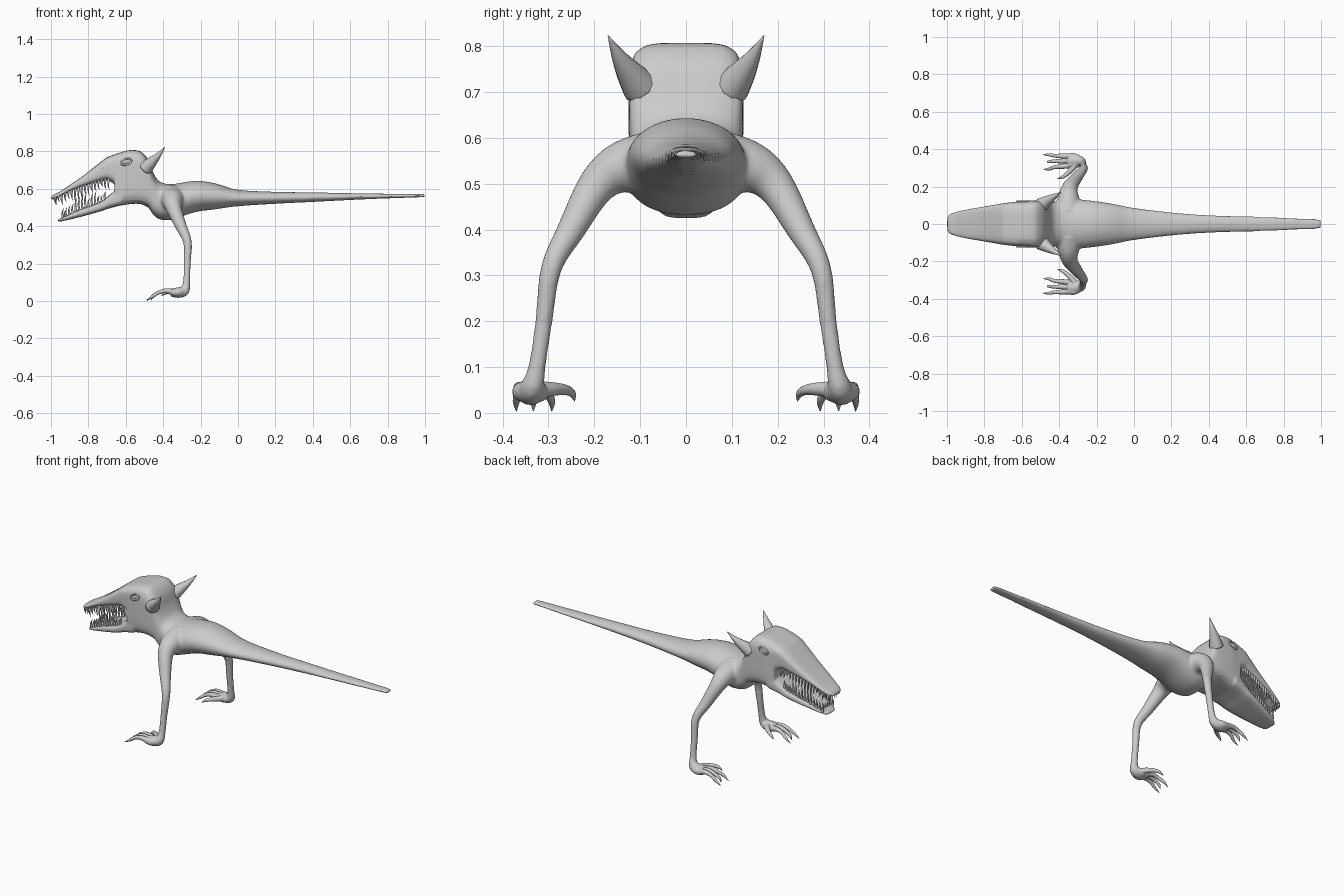
import bpy, bmesh, math, random
from mathutils import Vector, Matrix

if "Cube" in bpy.data.objects:
    bpy.data.objects.remove(bpy.data.objects["Cube"])

random.seed(4)


def smooth(rows, k):
    """Catmull-Rom interpolation of rows of numbers."""
    out = []
    for i in range(len(rows) - 1):
        a, b, c, d = (rows[max(i - 1, 0)], rows[i], rows[i + 1], rows[min(i + 2, len(rows) - 1)])
        for j in range(k):
            t = j / k
            out.append([q + (c_ - p) * t / 2 + (2 * p - 5 * q + 4 * c_ - s) * t * t / 2
                        + (3 * q - p - 3 * c_ + s) * t ** 3 / 2 for p, q, c_, s in zip(a, b, c, d)])
    return out + [list(rows[-1])]


def skin(bm, rings):
    vs = [[bm.verts.new(p) for p in r] for r in rings]
    n = len(vs[0])
    for a, b in zip(vs, vs[1:]):
        for i in range(n):
            bm.faces.new((a[i], a[(i + 1) % n], b[(i + 1) % n], b[i]))
    bm.faces.new(vs[0][::-1])
    bm.faces.new(vs[-1])


def loft(bm, rows, k=5, n=36):
    """Rows: x, top, bottom, half width, squareness."""
    rings = []
    for x, top, bot, w, e in smooth(rows, k):
        ring = []
        for i in range(n):
            t = 2 * math.pi * (i + .5) / n
            c, s = math.cos(t), math.sin(t)
            m = (abs(c) ** e + abs(s) ** e) ** (-1 / e)
            ring.append((x, w * c * m, (top + bot) / 2 + (top - bot) / 2 * s * m))
        rings.append(ring)
    skin(bm, rings)


def sweep(bm, rows, k=4, n=12, side=1):
    """Rows: x, y, z, radius."""
    pts = smooth(rows, k)
    rings, u = [], Vector((.9, .3, .1))
    for i, p in enumerate(pts):
        t = (Vector(pts[min(i + 1, len(pts) - 1)][:3]) - Vector(pts[max(i - 1, 0)][:3])).normalized()
        u = (u - t * u.dot(t)).normalized()
        v = t.cross(u)
        ring = []
        for j in range(n):
            a = 2 * math.pi * j / n
            q = Vector(p[:3]) + (u * math.cos(a) + v * math.sin(a)) * max(p[3], .0008)
            ring.append((q.x, q.y * side, q.z))
        rings.append(ring)
    skin(bm, rings)


def finish(bm, name, mirror=False):
    bmesh.ops.recalc_face_normals(bm, faces=bm.faces)
    for f in bm.faces:
        f.smooth = True
    me = bpy.data.meshes.new(name)
    bm.to_mesh(me)
    bm.free()
    ob = bpy.data.objects.new(name, me)
    bpy.context.collection.objects.link(ob)
    if mirror:
        m = ob.modifiers.new("mirror", 'MIRROR')
        m.use_axis = (False, True, False)
    return ob


# Body with tail, skull, jaws and legs, fused into one skin
upper = [(-1, .556, .538, .035, 2.5), (-.985, .57, .545, .053, 3), (-.955, .584, .557, .065, 3.5),
         (-.9, .62, .585, .077, 3.5), (-.82, .676, .615, .09, 4), (-.72, .755, .642, .107, 4),
         (-.69, .773, .643, .112, 4.5), (-.62, .797, .60, .12, 5)]
lower = [(-.965, .435, .423, .03, 2.5), (-.94, .447, .427, .055, 3), (-.85, .49, .448, .08, 3.5),
         (-.74, .53, .478, .103, 4), (-.69, .565, .495, .11, 4), (-.62, .62, .513, .12, 5)]
bm = bmesh.new()
loft(bm, [(-.66, .785, .505, .115, 5), (-.6, .803, .515, .123, 5), (-.56, .807, .52, .125, 5),
          (-.52, .799, .518, .125, 5), (-.48, .757, .5, .123, 4), (-.455, .69, .465, .12, 3.2),
          (-.42, .64, .438, .12, 2.6), (-.355, .625, .435, .135, 2.2), (-.23, .643, .475, .125, 2),
          (-.125, .63, .49, .11, 2), (0, .595, .507, .086, 2), (.2, .584, .52, .062, 2),
          (.4, .581, .53, .047, 2), (.7, .575, .545, .038, 2), (1, .572, .556, .025, 2.5)])
loft(bm, upper)
loft(bm, lower)
for s in (1, -1):
    sweep(bm, [(-.35, .07, .54, .08), (-.35, .14, .535, .058), (-.343, .195, .495, .042),
               (-.305, .25, .4, .031), (-.27, .294, .315, .023), (-.272, .31, .2, .019),
               (-.275, .325, .1, .019), (-.286, .335, .056, .027), (-.32, .339, .045, .029),
               (-.36, .338, .046, .022)], side=s, n=20)
    # palm breadth
    for y in (.318, .358):
        sweep(bm, [(-.28, .332, .055, .02), (-.32, y, .046, .022), (-.365, y, .048, .016)], side=s)
skin_ob = finish(bm, "body_and_legs")
r = skin_ob.modifiers.new("fuse", 'REMESH')
r.mode = 'VOXEL'
r.voxel_size = .0065
r.use_smooth_shade = True
sm = skin_ob.modifiers.new("soften", 'SMOOTH')
sm.factor = .5
sm.iterations = 6

# Toes with claws, and the inner thumb
bm = bmesh.new()
for y, ty, tx in ((.36, .37, -.49), (.338, .333, -.465), (.315, .293, -.485)):
    sweep(bm, [(-.34, y, .046, .017), (-.385, (y * 2 + ty) / 3, .055, .013),
               (-.425, (y + ty) / 2, .045, .010), (-.455, ty, .026, .008), (tx, ty, .004, .001)])
sweep(bm, [(-.31, .325, .05, .02), (-.335, .29, .052, .015), (-.365, .262, .05, .011),
           (-.39, .248, .042, .008), (-.41, .243, .026, .001)])
finish(bm, "toes", True)

# Ears
bm = bmesh.new()
sweep(bm, [(-.495, .1, .71, .04), (-.465, .122, .74, .03), (-.43, .145, .775, .017), (-.39, .17, .823, .001)])
finish(bm, "ears", True)

# Eyes: ball plus raised rim, and nostril rims
bm = bmesh.new()
tilt = Matrix.Rotation(math.radians(-20), 4, 'Y')
bmesh.ops.create_uvsphere(bm, u_segments=20, v_segments=12, radius=1,
                          matrix=Matrix.Translation((-.597, .116, .745)) @ tilt
                          @ Matrix.Diagonal((.026, .009, .013, 1)))


def rim(x, y, z, a, b, rad):
    rings = []
    for i in range(25):
        t = 2 * math.pi * i / 24
        p = Matrix.Translation((x, y, z)) @ tilt @ Vector((a * math.cos(t), 0, b * math.sin(t)))
        rings.append((*p, rad))
    sweep(bm, rings, k=1, n=8)


rim(-.597, .121, .745, .029, .016, .005)
rim(-.715, .104, .708, .009, .006, .003)
finish(bm, "eyes_and_nostrils", True)


# Teeth along both jaws
def lip_row(rows, x):
    return min(smooth(rows, 8), key=lambda q: abs(q[0] - x))


bm = bmesh.new()
for rows, col, sign, x0, x1, count in ((upper, 2, -1, -.975, -.69, 17), (lower, 1, 1, -.935, -.71, 14)):
    for i in range(count):
        x = x0 + (x1 - x0) * i / (count - 1)
        q = lip_row(rows, x)
        y, z = q[3] * .8, q[col]
        h = random.uniform(.035, .085) * (.6 if i > count - 4 or i < 2 else 1)
        sweep(bm, [(x, y, z - sign * .012, .007), (x - .004, y, z + sign * h * .5, .0045),
                   (x + .004, y * .97, z + sign * h, .0005)], k=3, n=8)
    # front row
    q = rows[1]
    for y in (.01, .028):
        sweep(bm, [(q[0] + .012, y, q[col] - sign * .005, .006), (q[0] + .012, y, q[col] + sign * .035, .0005)], k=2, n=8)
finish(bm, "teeth", True)
